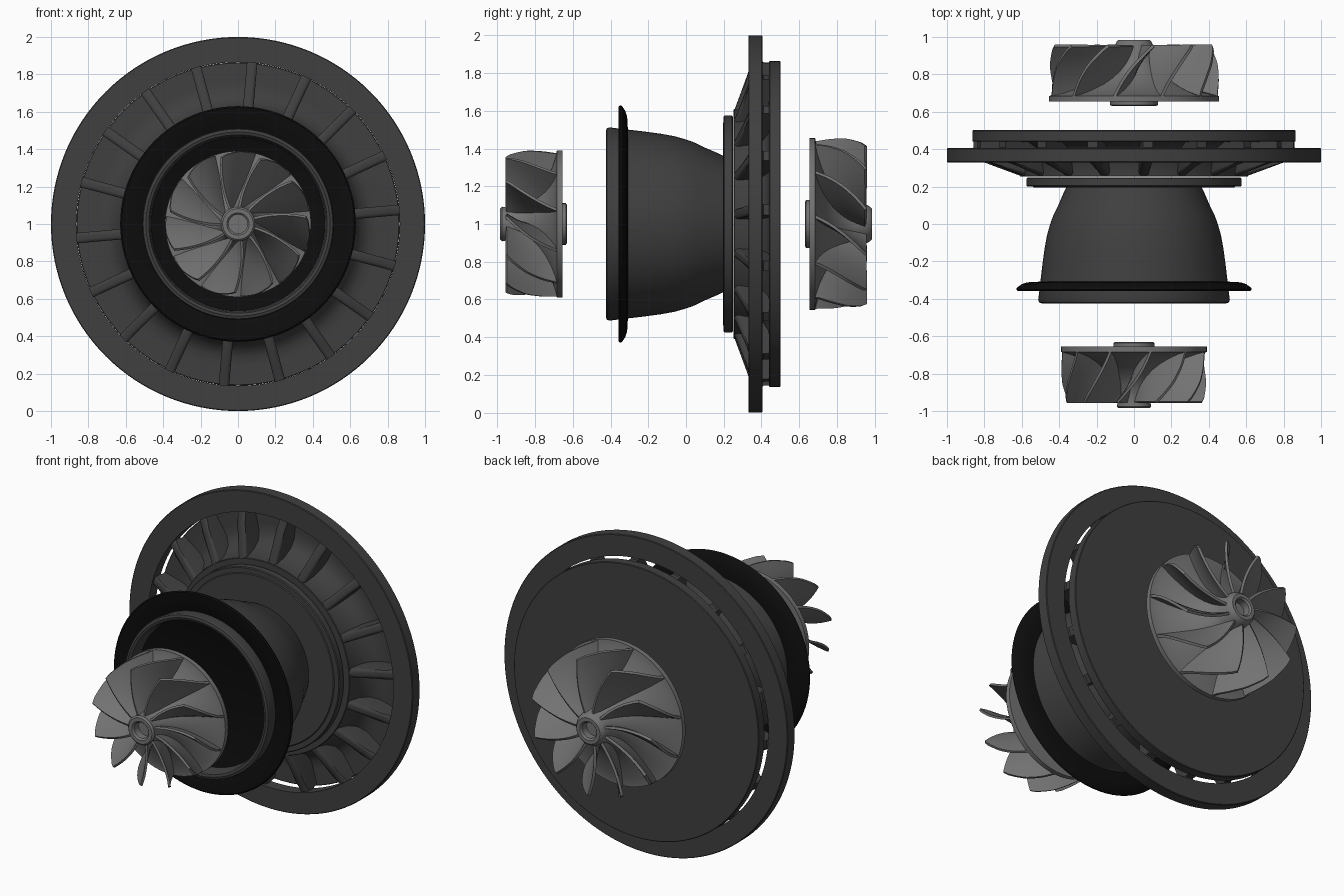
import bpy, bmesh
from math import sin, cos, pi, radians

if "Cube" in bpy.data.objects:
    bpy.data.objects.remove(bpy.data.objects["Cube"])

AXIS_Z = 1.0


def material(name, v):
    m = bpy.data.materials.new(name)
    m.diffuse_color = (v, v, v, 1)
    m.use_nodes = True
    m.node_tree.nodes["Principled BSDF"].inputs["Base Color"].default_value = m.diffuse_color
    return m


DARK = material("dark_metal", 0.05)
METAL = material("machined_metal", 0.17)
BLACK = material("black_rubber", 0.004)


def pt(r, a, y):
    """Point at radius r, clockwise angle a (seen from the front), depth y."""
    return (r * sin(a), y, AXIS_Z + r * cos(a))


def finish(bm, name, mat, mods=()):
    bmesh.ops.remove_doubles(bm, verts=bm.verts, dist=1e-5)
    bmesh.ops.recalc_face_normals(bm, faces=bm.faces)
    me = bpy.data.meshes.new(name)
    bm.to_mesh(me)
    bm.free()
    ob = bpy.data.objects.new(name, me)
    bpy.context.collection.objects.link(ob)
    me.materials.append(mat)
    bpy.ops.object.select_all(action='DESELECT')
    ob.select_set(True)
    bpy.context.view_layer.objects.active = ob
    for kind, settings in mods:
        mod = ob.modifiers.new(kind.title(), kind)
        for k, v in settings.items():
            setattr(mod, k, v)
        bpy.ops.object.modifier_apply(modifier=mod.name)
    bpy.ops.object.shade_smooth_by_angle(angle=radians(32))
    return ob


def lathe(name, profile, mat, closed=False, steps=96):
    """Spin (radius, y) points round the main axis."""
    bm = bmesh.new()
    rings = [[bm.verts.new(pt(max(r, 1e-7), 2 * pi * i / steps, y)) for i in range(steps)]
             for r, y in profile]
    pairs = list(zip(rings, rings[1:]))
    if closed:
        pairs.append((rings[-1], rings[0]))
    for a, b in pairs:
        for i in range(steps):
            j = (i + 1) % steps
            bm.faces.new((a[i], a[j], b[j], b[i]))
    return finish(bm, name, mat)


def interp(points, x):
    for (x0, v0), (x1, v1) in zip(points, points[1:]):
        if x <= x1:
            return v0 + (v1 - v0) * max(0, (x - x0) / (x1 - x0))
    return points[-1][1]


# y -> radius of the flared hub and of the blade tips
HUB = [(-.955, .088), (-.90, .096), (-.86, .112), (-.82, .14), (-.78, .18),
       (-.745, .23), (-.715, .29), (-.695, .345), (-.685, .388)]
TIP = [(-.955, .365), (-.93, .375), (-.85, .388), (-.76, .388), (-.683, .383)]


def impeller(prefix, scale, back, blades=11):
    side = -1 if back else 1
    boss = .11
    # flared hub with bored nose and back plate
    prof = [(0, -.93), (.05, -.93), (.05, -.975), (.06, -.985), (.082, -.985), (.092, -.975)]
    prof = [(r / scale, y) for r, y in prof] + [(r, y) for y, r in HUB]
    prof += [(.39, -.685), (.39, -.655), (boss, -.655), (boss, -.637), (boss - .01, -.63), (0, -.63)]
    # turning half way round z keeps the helix direction
    lathe(prefix + "_hub", [(r * scale, y * side) for r, y in prof], METAL)
    # twisted blades
    bm = bmesh.new()
    nu, nv = 8, 12
    for k in range(blades):
        grid = []
        for v in range(nv + 1):
            t = v / nv
            y = -.953 + .27 * t
            r0 = interp(HUB, y) - .006
            r1 = max(interp(TIP, y), r0 + .004)
            row = []
            for u in range(nu + 1):
                r = r0 + (r1 - r0) * u / nu
                a = 2 * pi * k / blades + radians(46) * (1.25 * t - .25 * t * t)
                a += radians(20) * (r / .39) * (1 - t)
                row.append(bm.verts.new(pt(r * scale, side * a, y * side)))
            grid.append(row)
        for p, q in zip(grid, grid[1:]):
            for u in range(nu):
                bm.faces.new((p[u], p[u + 1], q[u + 1], q[u]))
    finish(bm, prefix + "_blades", METAL,
           [('SOLIDIFY', dict(thickness=.014 * scale, offset=0))])


impeller("front_impeller", 1.0, False)
impeller("back_impeller", 1.167, True)

# hollow bell housing with rounded lip
lathe("bell_housing", [(.36, .20), (.375, .17), (.405, .10), (.43, .05), (.448, 0), (.465, -.06),
                       (.478, -.13), (.49, -.22), (.503, -.33), (.512, -.405), (.507, -.42),
                       (.492, -.425), (.477, -.42), (.470, -.405), (.46, -.30), (.44, -.12),
                       (.40, .04), (.33, .20)], DARK, closed=True)

# rubber seal across the bell mouth
lathe("rubber_seal", [(0, -.34), (.50, -.34), (.52, -.352), (.622, -.357), (.63, -.35), (.626, -.34),
                      (.60, -.322), (.57, -.312), (.50, -.308), (0, -.308)], BLACK)

# clamp plate between bell and nozzle
lathe("clamp_plate", [(0, .195), (.535, .195), (.54, .20), (.57, .20), (.575, .205), (.575, .243),
                      (.57, .248), (0, .248)], DARK)

# nozzle core: front shoulder, sloped neck and flat back disc
lathe("nozzle_back_disc", [(0, .253), (.607, .253), (.61, .256), (.61, .28), (.625, .35), (.66, .41),
                           (.71, .438), (.76, .44), (.86, .44), (.864, .444), (.864, .498),
                           (.86, .502), (0, .502)], DARK)

# outer flange ring
lathe("outer_flange", [(.865, .33), (.996, .33), (1, .334), (1, .401), (.996, .405), (.865, .405)],
      DARK, closed=True, steps=128)

# eighteen radial nozzle vanes
bm = bmesh.new()
vane = [(.59, .256), (.61, .258), (.80, .328), (.87, .345), (.87, .40), (.858, .41), (.858, .445), (.59, .445)]
for k in range(18):
    a = radians(5 + 20 * k)
    sides = []
    for s in (-.028, .028):
        sides.append([bm.verts.new((r * sin(a) + s * cos(a), y, AXIS_Z + r * cos(a) - s * sin(a)))
                      for r, y in vane])
    lo, hi = sides
    bm.faces.new(lo)
    bm.faces.new(hi[::-1])
    top = []
    for i in range(len(vane)):
        j = (i + 1) % len(vane)
        bm.faces.new((lo[i], hi[i], hi[j], lo[j]))
    # round the leading edges of each vane
    for vs in sides:
        for i in range(3):
            top.append(bm.edges.get((vs[i], vs[i + 1])))
    bmesh.ops.bevel(bm, geom=top, offset=.02, segments=4, profile=.5, affect='EDGES')
finish(bm, "nozzle_vanes", DARK)
